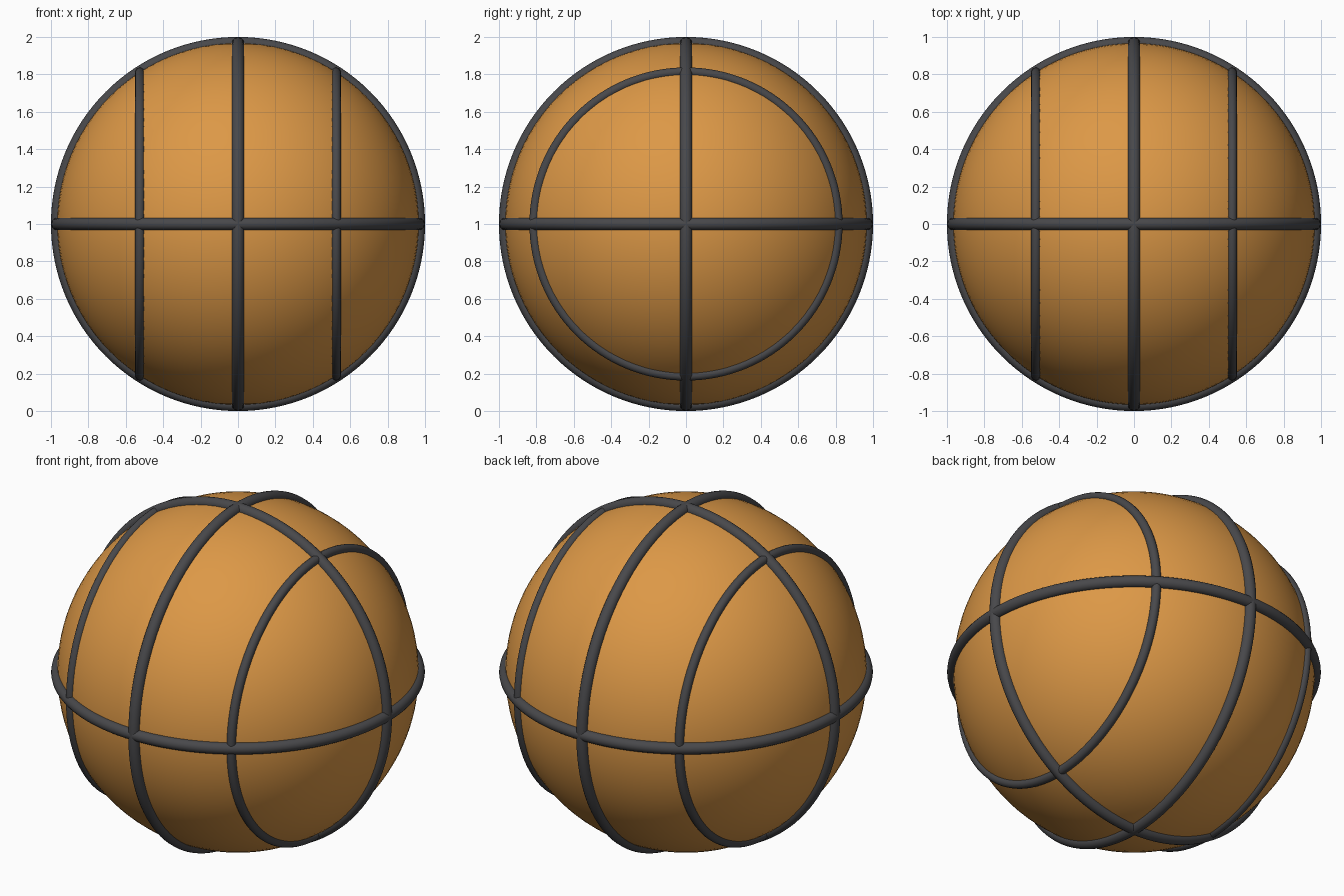
import bpy
from math import pi, sqrt

if "Cube" in bpy.data.objects:
    bpy.data.objects.remove(bpy.data.objects["Cube"])

R = 0.967        # ball radius
SEAM = 0.033     # main seam thickness (radius)
SIDE = 0.025     # side seam thickness (radius)
SIDE_X = 0.525   # side seam offset


def material(name, colour):
    m = bpy.data.materials.new(name)
    m.diffuse_color = (*colour, 1)
    m.use_nodes = True
    m.node_tree.nodes["Principled BSDF"].inputs["Base Color"].default_value = m.diffuse_color
    return m


orange = material("orange rubber", (0.72, 0.315, 0.062))
dark = material("dark grey seam", (0.065, 0.065, 0.07))


def finish(name, mat):
    ob = bpy.context.object
    ob.name = name
    ob.data.materials.append(mat)
    bpy.ops.object.shade_smooth()


def ring(name, major, minor, x=0, rot=(0, 0, 0)):
    bpy.ops.mesh.primitive_torus_add(
        major_radius=major, minor_radius=minor, major_segments=128,
        minor_segments=16, location=(x, 0, 1), rotation=rot)
    finish(name, dark)


# ball body
bpy.ops.mesh.primitive_uv_sphere_add(segments=96, ring_count=48, radius=R, location=(0, 0, 1))
finish("ball", orange)

# three great-circle seams
ring("equator_seam", R, SEAM)
ring("lengthwise_seam", R, SEAM, rot=(pi / 2, 0, 0))
ring("crosswise_seam", R, SEAM, rot=(0, pi / 2, 0))

# smaller seams on both sides
for side, s in (("left", -1), ("right", 1)):
    ring(side + "_side_seam", sqrt(R * R - SIDE_X ** 2), SIDE, s * SIDE_X, (0, pi / 2, 0))
